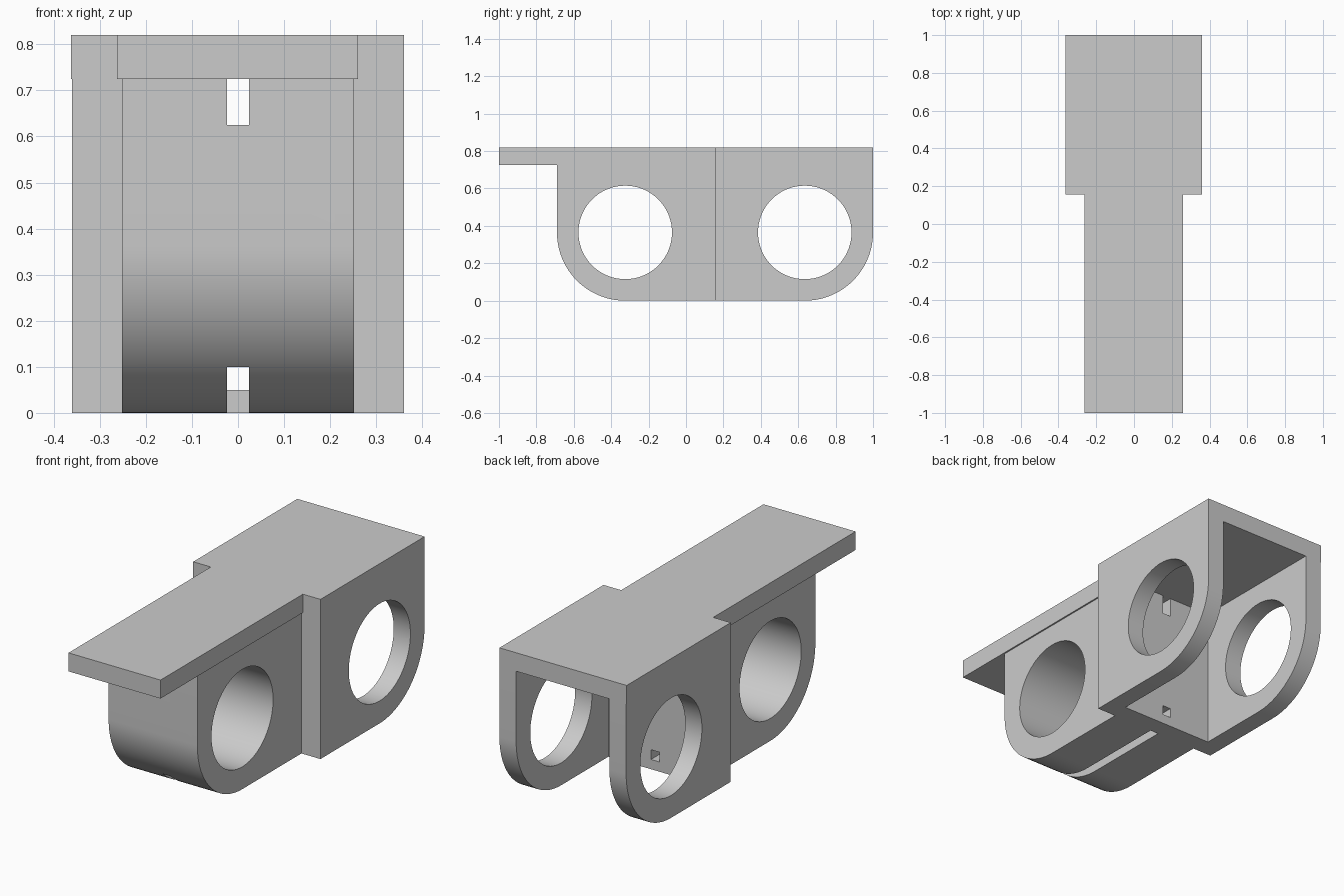
import bpy, bmesh, math

cube = bpy.data.objects.get("Cube")
if cube:
    bpy.data.objects.remove(cube, do_unlink=True)

GREY = (0.6, 0.6, 0.6, 1)
mat = bpy.data.materials.new("plain grey")
mat.use_nodes = True
mat.diffuse_color = GREY
mat.node_tree.nodes["Principled BSDF"].inputs["Base Color"].default_value = GREY

UNDER, TOP = 0.725, 0.82      # underside and top of the plate
R, HOLE = 0.365, 0.25         # outer and bore radius
STEP, WALL = 0.155, 0.25      # front and back of the cross wall
FRONT_AXIS, BACK_AXIS = -0.325, 0.635


def prism(name, points, axis, lo, hi):
    """Extrude a closed outline along x (points are y, z) or z (points are x, y)."""
    bm = bmesh.new()
    place = (lambda a, b: (lo, a, b)) if axis == "x" else (lambda a, b: (a, b, lo))
    face = bm.faces.new([bm.verts.new(place(a, b)) for a, b in points])
    out = bmesh.ops.extrude_face_region(bm, geom=[face])
    verts = [v for v in out["geom"] if isinstance(v, bmesh.types.BMVert)]
    offset = (hi - lo, 0, 0) if axis == "x" else (0, 0, hi - lo)
    bmesh.ops.translate(bm, verts=verts, vec=offset)
    bmesh.ops.recalc_face_normals(bm, faces=bm.faces)
    mesh = bpy.data.meshes.new(name)
    bm.to_mesh(mesh)
    bm.free()
    mesh.materials.append(mat)
    obj = bpy.data.objects.new(name, mesh)
    bpy.context.collection.objects.link(obj)
    return obj


def box(name, x0, x1, y0, y1, z0, z1):
    return prism(name, [(x0, y0), (x1, y0), (x1, y1), (x0, y1)], "z", z0, z1)


def arc(cy, r, start, end, n):
    """Points on a circle about the bore axis."""
    steps = [math.radians(start + (end - start) * i / n) for i in range(n + 1)]
    return [(cy + r * math.cos(a), R + r * math.sin(a)) for a in steps]


def cut(obj, cutter):
    mod = obj.modifiers.new("cut", "BOOLEAN")
    mod.operation, mod.solver, mod.object = "DIFFERENCE", "EXACT", cutter
    cutter.hide_render = True
    cutter.hide_set(True)


def bore(name, cy):
    return prism(name, arc(cy, HOLE, 0, 360, 72)[:-1], "x", -0.5, 0.5)


# Stepped top plate
half = [(0.26, -1), (0.26, STEP), (0.36, STEP), (0.36, 1)]
outline = half + [(-x - 0.003, y) for x, y in reversed(half)]
plate = prism("top_plate", outline, "z", UNDER, TOP)

# Front lug with rounded nose
nose = arc(FRONT_AXIS, R, 180, 270, 24)
lug = prism("front_lug", nose + [(STEP, 0), (STEP, UNDER), (FRONT_AXIS - R, UNDER)],
            "x", -0.252, 0.252)
# Cross wall between lug and cheeks
wall = box("cross_wall", -0.36, 0.36, STEP, WALL, 0, UNDER)

# Pair of rear cheeks with rounded lower corners
tail = arc(BACK_AXIS, R, 270, 360, 24)
back_bore = bore("back_bore_cutter", BACK_AXIS)
cheeks = []
for side, x0, x1 in (("left", 0.265, 0.36), ("right", -0.36, -0.265)):
    cheek = prism(side + "_cheek", [(WALL, 0)] + tail + [(1, UNDER), (WALL, UNDER)],
                  "x", x0, x1)
    cut(cheek, back_bore)
    cheeks.append(cheek)

# Front bore, upper channel and lower groove that narrows through the wall
cut(lug, bore("front_bore_cutter", FRONT_AXIS))
upper = box("upper_channel_cutter", -0.024, 0.024, -0.9, 0.4, 0.625, 0.76)
groove = box("lower_groove_cutter", -0.024, 0.024, -0.9, 0.2, -0.1, 0.1)
port = box("wall_port_cutter", -0.024, 0.024, 0.1, 0.4, 0.05, 0.1)
cut(lug, upper)
cut(lug, groove)
cut(wall, upper)
cut(wall, port)

# Apply the cuts and smooth the round faces
for obj in [lug, wall] + cheeks:
    bpy.ops.object.select_all(action="DESELECT")
    bpy.context.view_layer.objects.active = obj
    obj.select_set(True)
    for mod in list(obj.modifiers):
        bpy.ops.object.modifier_apply(modifier=mod.name)
    bpy.ops.object.shade_smooth_by_angle(angle=math.radians(30))
for obj in [o for o in bpy.data.objects if o.name.endswith("_cutter")]:
    bpy.data.objects.remove(obj, do_unlink=True)
